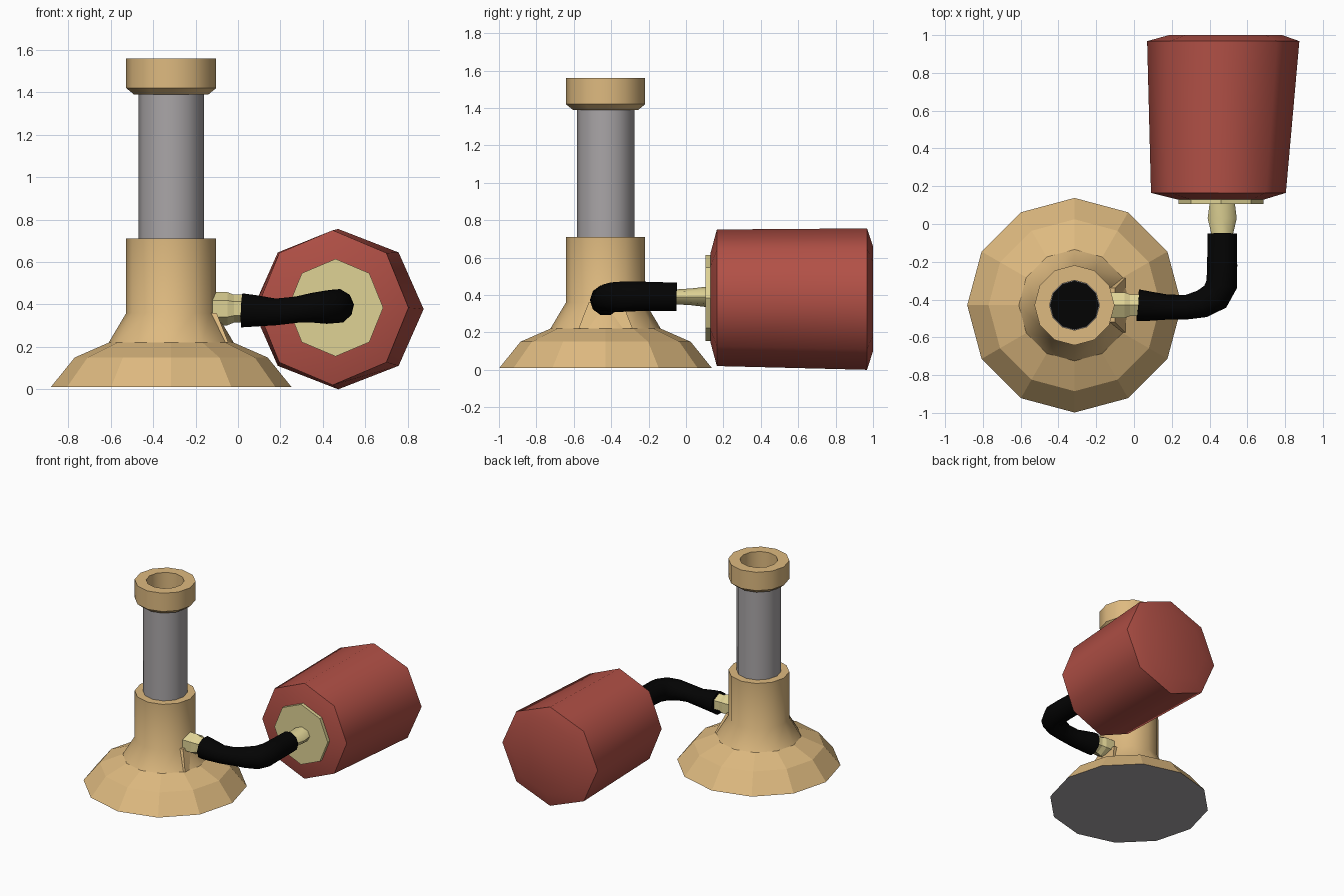
import bpy, bmesh, math
from mathutils import Vector

if "Cube" in bpy.data.objects:
    bpy.data.objects.remove(bpy.data.objects["Cube"])


def mat(name, rgb):
    m = bpy.data.materials.new(name)
    m.diffuse_color = (*rgb, 1)
    m.use_nodes = True
    m.node_tree.nodes["Principled BSDF"].inputs["Base Color"].default_value = m.diffuse_color
    return m


TAN = mat("tan brass", (0.73, 0.49, 0.215))
GREY = mat("steel grey", (0.40, 0.38, 0.388))
CREAM = mat("pale cream", (0.74, 0.65, 0.30))
RED = mat("tank red", (0.44, 0.08, 0.061))
BLACK = mat("rubber black", (0.001, 0.001, 0.001))


def loft(name, rings, sides, axis, mats, angle=32, start=0.0, first=0, last=0):
    """Skin rings of (centre, radius u, radius v) set square to an axis; cap both ends."""
    u, v = {"x": ((0, 1, 0), (0, 0, 1)),
            "y": ((1, 0, 0), (0, 0, 1)),
            "z": ((1, 0, 0), (0, 1, 0))}[axis]
    u, v = Vector(u), Vector(v)
    bm = bmesh.new()
    loops = []
    for c, ru, rv in rings:
        loops.append([bm.verts.new(Vector(c) + u * ru * math.cos(start + math.tau * i / sides)
                                   + v * rv * math.sin(start + math.tau * i / sides))
                      for i in range(sides)])
    for a, b in zip(loops, loops[1:]):
        for i in range(sides):
            j = (i + 1) % sides
            bm.faces.new((a[i], a[j], b[j], b[i]))
    bm.faces.new(loops[0]).material_index = first
    bm.faces.new(loops[-1]).material_index = last
    return finish(name, bm, mats, angle)


def finish(name, bm, mats, angle):
    bmesh.ops.recalc_face_normals(bm, faces=bm.faces[:])
    me = bpy.data.meshes.new(name)
    bm.to_mesh(me)
    bm.free()
    for m in mats:
        me.materials.append(m)
    ob = bpy.data.objects.new(name, me)
    bpy.context.collection.objects.link(ob)
    if angle:
        bpy.ops.object.select_all(action="DESELECT")
        ob.select_set(True)
        bpy.context.view_layer.objects.active = ob
        bpy.ops.object.shade_smooth_by_angle(angle=math.radians(angle))
    return ob


BX, BY = -0.315, -0.43   # burner axis


def upright(profile):
    return [((BX, BY, z), r, r) for r, z in profile]


# Flared base: faceted foot, smooth neck, grey underside
base = loft("burner_base", upright([(0.568, 0.01), (0.455, 0.15), (0.295, 0.22),
                                    (0.212, 0.36), (0.212, 0.71)]),
            12, "z", [TAN, GREY], first=1)
for f in base.data.polygons:
    if f.center.z < 0.2:
        f.use_smooth = False

# Steel barrel, hollow with a black floor
loft("barrel", upright([(0.154, 0.70), (0.154, 1.41), (0.128, 1.41), (0.128, 0.74)]),
     12, "z", [GREY, BLACK], last=1)

# Top collar, an open ring
collar = loft("barrel_collar", upright([(0.135, 1.39), (0.175, 1.39), (0.212, 1.42),
                                        (0.212, 1.56), (0.132, 1.56), (0.132, 1.391)]),
              12, "z", [TAN])
bm = bmesh.new()
bm.from_mesh(collar.data)
bmesh.ops.delete(bm, geom=[f for f in bm.faces if len(f.verts) == 12], context="FACES_ONLY")
bm.to_mesh(collar.data)
bm.free()

# Wedge boss under the gas inlet
bm = bmesh.new()
for z, x, w in ((0.22, -0.045, 0.145), (0.36, -0.101, 0.09)):
    for s in (-1, 1):
        bm.verts.new((x, BY + s * w, z))
        bm.verts.new((-0.2, BY + s * w, z))
bmesh.ops.convex_hull(bm, input=bm.verts[:])
finish("inlet_boss", bm, [TAN], 0)

# Hexagonal inlet nozzle
loft("inlet_nozzle", [((x, BY, 0.38), r, r) for x, r in
                      ((-0.14, 0.078), (-0.05, 0.078), (-0.02, 0.066), (0.06, 0.066))],
     6, "x", [CREAM], angle=0, start=math.pi / 6)

# Rubber hose
cu = bpy.data.curves.new("hose", "CURVE")
cu.dimensions = "3D"
cu.bevel_depth = 1.0
cu.bevel_resolution = 3
cu.use_fill_caps = True
path = [(0.02, -0.43, 0.372, 0.084), (0.08, -0.435, 0.37, 0.078), (0.18, -0.44, 0.365, 0.066),
        (0.28, -0.44, 0.376, 0.065), (0.36, -0.423, 0.385, 0.074), (0.43, -0.385, 0.388, 0.082),
        (0.464, -0.32, 0.392, 0.083), (0.467, -0.22, 0.393, 0.080), (0.467, -0.05, 0.39, 0.078)]
sp = cu.splines.new("POLY")
sp.points.add(len(path) - 1)
for p, (x, y, z, r) in zip(sp.points, path):
    p.co = (x, y, z, 1)
    p.radius = r
sp.use_smooth = True
cu.materials.append(BLACK)
bpy.context.collection.objects.link(bpy.data.objects.new("hose", cu))

# Tank outlet nozzle and octagonal plate
loft("tank_nozzle", [((0.467, y, 0.39), a, b) for y, a, b in
                     ((-0.08, 0.055, 0.04), (-0.05, 0.058, 0.04),
                      (0.03, 0.077, 0.045), (0.115, 0.066, 0.055))],
     8, "y", [CREAM], angle=50)
loft("tank_plate", [((0.46, y, 0.385), 0.225, 0.23) for y in (0.105, 0.15)],
     8, "y", [CREAM], angle=0)

# Octagonal gas tank: smooth sides, shallow coned front, bevelled back
loft("gas_tank", [((0.46, 0.13, 0.385), 0.23, 0.235), ((0.447, 0.165, 0.385), 0.357, 0.365),
                  ((0.4725, 0.968, 0.378), 0.403, 0.378), ((0.485, 1.0, 0.38), 0.30, 0.28)],
     8, "y", [RED], angle=50)
